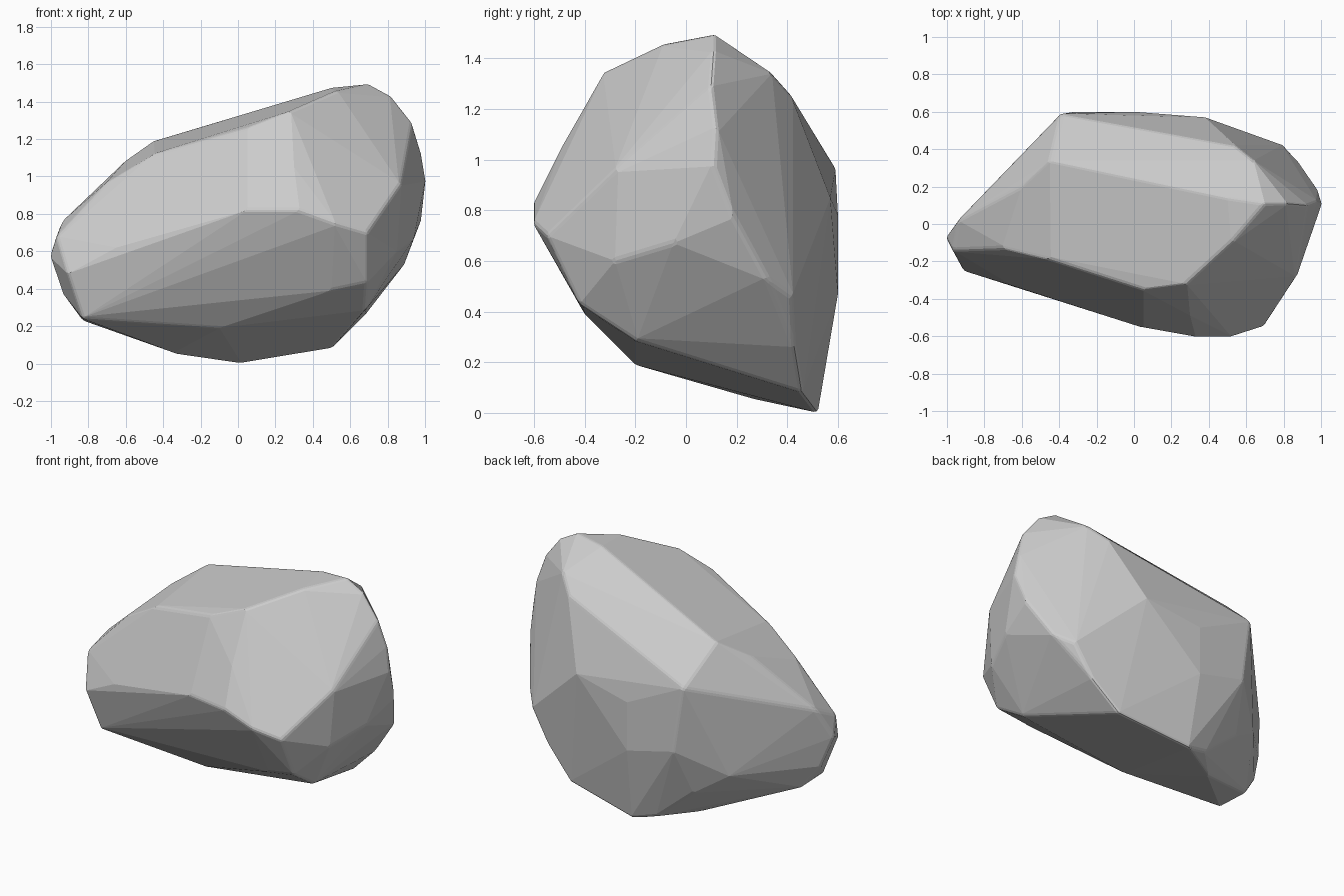
import bpy, bmesh
from math import radians

# Front side corners: upper rim, belly, lower rim
front = [
    (-.97, -.14, .68), (-.70, -.13, .97), (-.45, -.19, 1.12),
    (.05, -.35, 1.26), (.28, -.32, 1.35), (.52, -.10, 1.455),
    (-.91, -.25, .48), (-.65, -.33, .62), (.05, -.555, .82),
    (.33, -.605, .82), (.52, -.605, .75), (.69, -.55, .70), (.30, -.49, 1.05),
    (-.83, -.21, .24), (-.10, -.20, .19), (.50, -.40, .39), (.69, -.42, .43),
]
# Top ridge running down into the right nose
ridge = [
    (-.60, .20, 1.085), (-.45, .34, 1.19), (.50, .14, 1.475), (.70, .11, 1.495),
    (.82, .11, 1.43), (.93, .10, 1.29), (.98, .12, 1.13), (1.005, .11, .98),
    (.98, .19, .77), (.94, -.05, .67), (.85, -.28, .60), (.87, -.28, .96),
    (.89, .32, .53), (.68, .43, .26), (.50, .46, .08), (.68, -.20, .285),
]
# Back wall, left tip and underside
back = [
    (-.39, .59, .97), (.54, .42, 1.25), (.64, .34, 1.34),
    (0, .60, .78), (0, .60, .47), (.38, .57, .85),
    (.80, .42, .46), (-.33, .60, .55), (-.58, .39, .38), (-.38, .47, .25),
    (-.13, .49, .04), (-.94, -.03, .38),
    (-.94, .02, .76), (-1.005, -.07, .57), (.02, .52, 0), (-.33, .28, .05),
    (-.83, .02, .23),
]

# Rock: convex skin over the corners, near-flat triangles merged to facets
bm = bmesh.new()
for p in front + ridge + back:
    bm.verts.new(p)
bmesh.ops.convex_hull(bm, input=bm.verts[:])
loose = [v for v in bm.verts if not v.link_faces]
bmesh.ops.delete(bm, geom=loose, context='VERTS')
bmesh.ops.dissolve_limit(bm, angle_limit=radians(3), verts=bm.verts[:], edges=bm.edges[:])
bmesh.ops.recalc_face_normals(bm, faces=bm.faces[:])

mesh = bpy.data.meshes.new("rock")
bm.to_mesh(mesh)
bm.free()
rock = bpy.data.objects.new("rock", mesh)
bpy.context.collection.objects.link(rock)

# Worn edges
bevel = rock.modifiers.new("worn_edges", 'BEVEL')
bevel.width = 0.015
bevel.segments = 2
bevel.limit_method = 'ANGLE'
bevel.angle_limit = radians(25)
